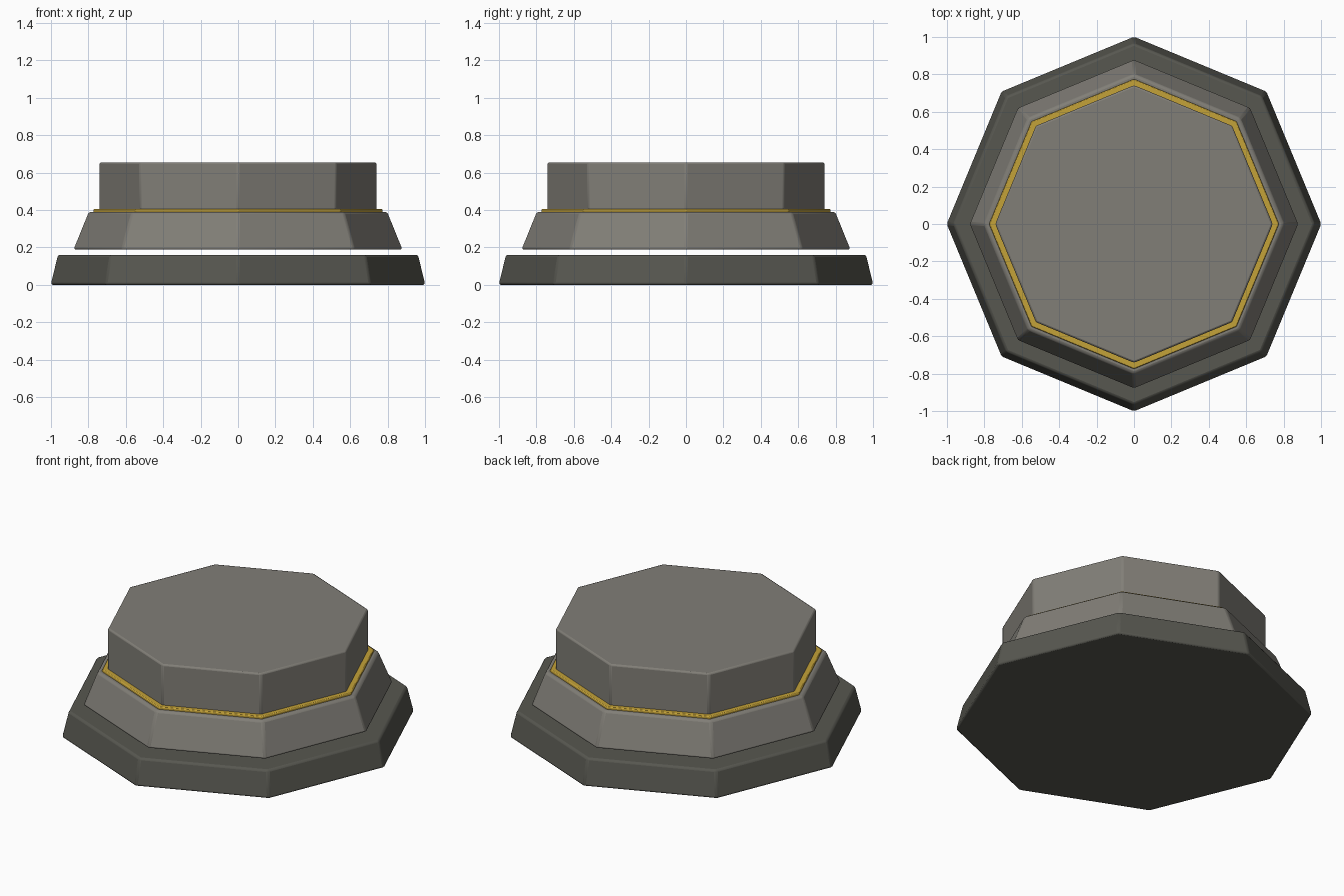
import bpy

if "Cube" in bpy.data.objects:
    bpy.data.objects.remove(bpy.data.objects["Cube"])


def material(name, rgb):
    m = bpy.data.materials.new(name)
    m.diffuse_color = (*rgb, 1)
    m.use_nodes = True
    m.node_tree.nodes["Principled BSDF"].inputs["Base Color"].default_value = m.diffuse_color
    return m


def tier(name, r_bottom, r_top, z0, z1, bevel, mat=None):
    # Solid octagonal frustum with softly bevelled edges
    bpy.ops.mesh.primitive_cone_add(vertices=8, radius1=r_bottom, radius2=r_top,
                                    depth=z1 - z0, location=(0, 0, (z0 + z1) / 2))
    ob = bpy.context.object
    ob.name = name
    b = ob.modifiers.new("soft_edges", 'BEVEL')
    b.width = bevel
    b.segments = 2
    b.limit_method = 'ANGLE'
    bpy.ops.object.shade_smooth_by_angle()
    if mat:
        ob.data.materials.append(mat)
    return ob


dark = material("dark_stone", (0.095, 0.095, 0.08))
stone = material("stone", (0.22, 0.21, 0.185))
gold = material("gold", (0.55, 0.36, 0.04))

# Floor slab, with an open gap above it
tier("base_slab", 1.004, 0.965, 0.0, 0.16, 0.012, dark)
# Sloping middle step
tier("middle_step", 0.882, 0.80, 0.188, 0.39, 0.012, stone)
# Thin gold trim around the foot of the top block
tier("gold_trim", 0.775, 0.775, 0.384, 0.404, 0.005, gold)
# Straight top block
tier("top_block", 0.742, 0.742, 0.39, 0.655, 0.01, stone)
